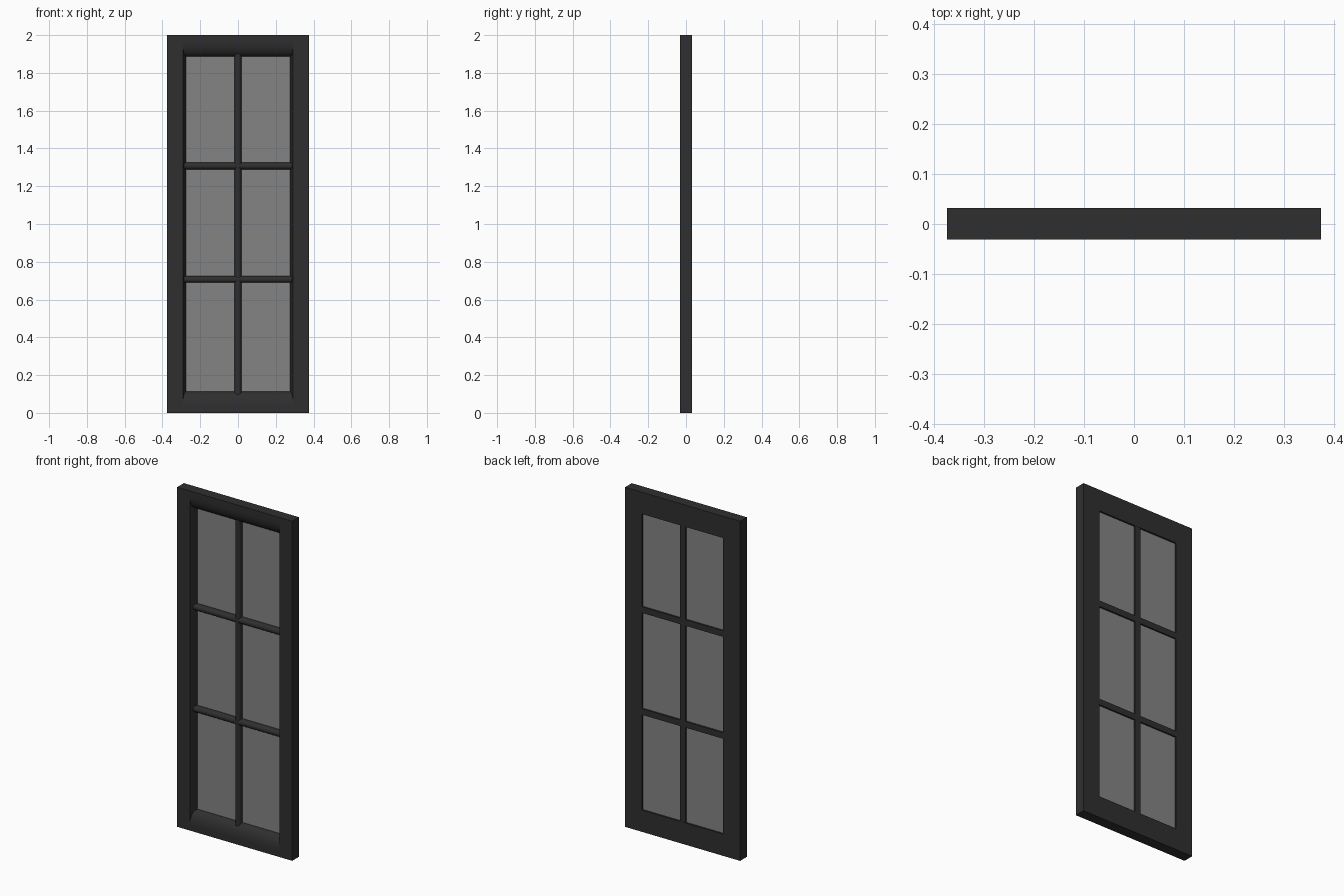
import bpy, bmesh, math

cube = bpy.data.objects.get("Cube")
if cube:
    bpy.data.objects.remove(cube)

FRONT, BACK = -0.031, 0.032
HALF_W, HEIGHT = 0.375, 2.0
GLASS_Y = 0.016            # front surface of the glass
LIP_Y = GLASS_Y + 0.006    # stop behind the glass


def material(name, value):
    mat = bpy.data.materials.new(name)
    colour = (value, value, value, 1)
    mat.diffuse_color = colour
    mat.use_nodes = True
    node = mat.node_tree.nodes["Principled BSDF"]
    node.inputs["Base Color"].default_value = colour
    node.inputs["Roughness"].default_value = 0.6
    return mat


frame_paint = material("charcoal paint", 0.028)
glass_grey = material("grey glass", 0.23)


def extrude(name, profile, start, end, place, mat):
    """Sweep a 2D profile from start to end; place(a, b, t) gives the 3D point."""
    bm = bmesh.new()
    rings = [[bm.verts.new(place(a, b, t)) for a, b in profile] for t in (start, end)]
    n = len(profile)
    for i in range(n):
        j = (i + 1) % n
        bm.faces.new((rings[0][i], rings[0][j], rings[1][j], rings[1][i]))
    for ring in rings:
        bm.faces.new(ring)
    bmesh.ops.recalc_face_normals(bm, faces=bm.faces)
    mesh = bpy.data.meshes.new(name)
    bm.to_mesh(mesh)
    bm.free()
    mesh.materials.append(mat)
    obj = bpy.data.objects.new(name, mesh)
    bpy.context.collection.objects.link(obj)
    bpy.ops.object.select_all(action="DESELECT")
    obj.select_set(True)
    bpy.context.view_layer.objects.active = obj
    bpy.ops.object.shade_smooth_by_angle(angle=math.radians(35))
    return obj


# Stiles: upright sides with a sloping inner face and a glass stop
stile = [(HALF_W, FRONT), (0.292, FRONT), (0.286, -0.011), (0.275, GLASS_Y),
         (0.275, LIP_Y), (0.264, LIP_Y), (0.264, BACK), (HALF_W, BACK)]
for name, side in (("left_stile", 1), ("right_stile", -1)):
    extrude(name, stile, 0, HEIGHT, lambda a, b, t: (side * a, b, t), frame_paint)

# Rails: a rounded front edge falls back to the glass
edge, radius, depth = 0.113, 0.08, GLASS_Y - FRONT
rail = [(0, FRONT)]
for i in range(13):
    angle = math.pi / 2 * i / 12
    rail.append((edge - radius + radius * math.sin(angle),
                 GLASS_Y - depth * math.cos(angle)))
rail += [(edge, LIP_Y), (0.128, LIP_Y), (0.128, BACK), (0, BACK)]
extrude("bottom_rail", rail, -0.292, 0.292, lambda a, b, t: (t, b, a), frame_paint)
extrude("top_rail", rail, -0.292, 0.292, lambda a, b, t: (t, b, HEIGHT - a), frame_paint)

# Glazing bars: half-round fronts, flat backs
half = 0.018
bar = [(-half, BACK - 0.001)]
for i in range(13):
    angle = math.pi * i / 12
    bar.append((-half * math.cos(angle), 0.006 - half * math.sin(angle)))
bar.append((half, BACK - 0.001))
extrude("upright_bar", bar, 0.06, 1.94, lambda a, b, t: (a, b, t), frame_paint)
for name, z in (("lower_cross_bar", 0.707), ("upper_cross_bar", 1.307)):
    extrude(name, bar, -0.29, 0.29, lambda a, b, t: (t, b, z + a), frame_paint)

# Glass pane behind the bars
pane = [(-0.275, GLASS_Y), (0.275, GLASS_Y), (0.275, LIP_Y), (-0.275, LIP_Y)]
extrude("glass_pane", pane, edge, HEIGHT - edge, lambda a, b, t: (a, b, t), glass_grey)
